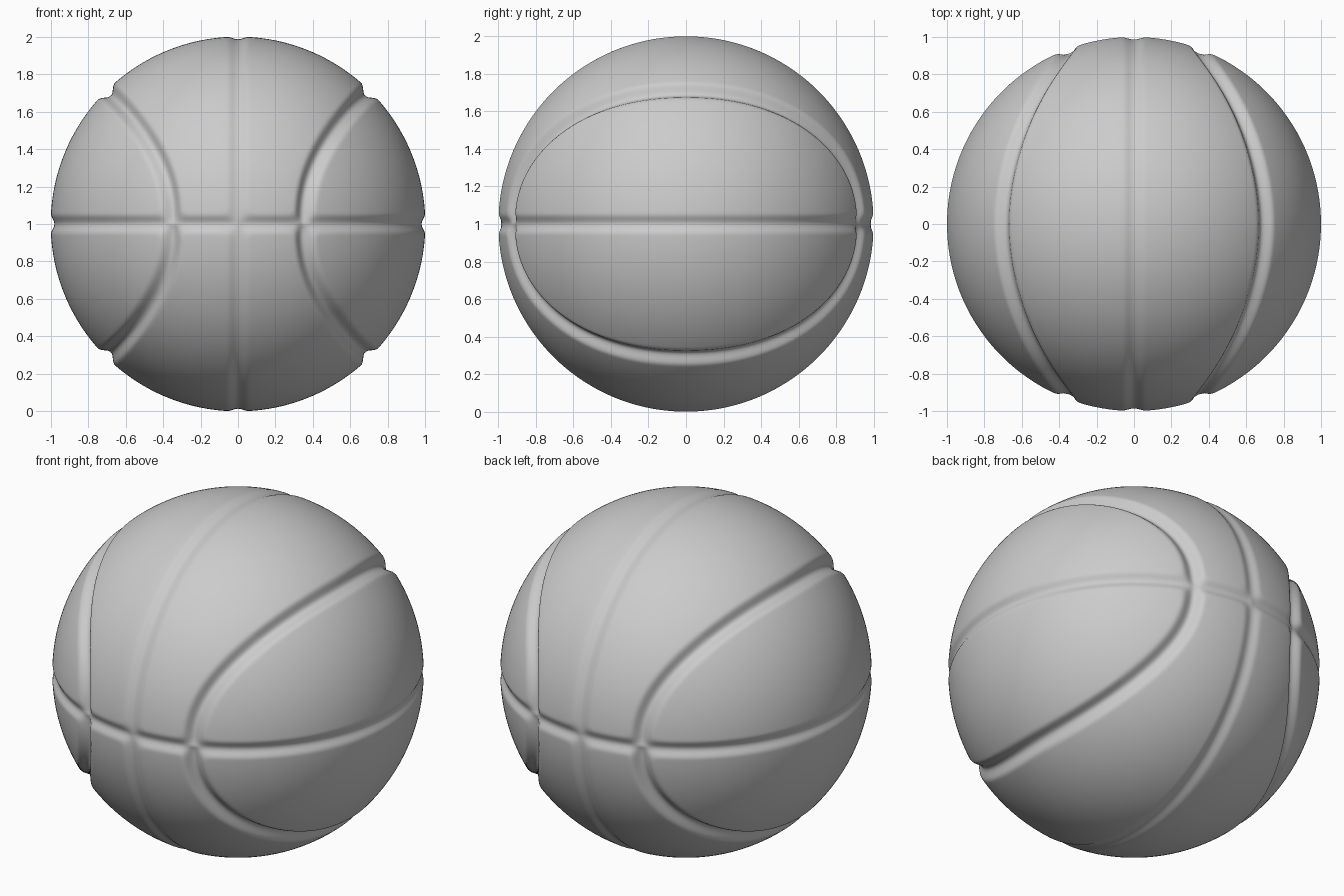
import bpy
import bmesh
import math
from mathutils import Vector

cube = bpy.data.objects.get("Cube")
if cube:
    bpy.data.objects.remove(cube, do_unlink=True)

# Side loop seams: rounded ellipse in the side projection
LOOP_Y, LOOP_Z, POWER = 0.935, 0.71, 2.15
# Depth and half width of each seam: side loops, upright ring, level ring
SEAMS = [(0.036, 0.066), (0.014, 0.06), (0.02, 0.056)]
BLEND = 0.015


def loop_distance(p):
    """Approximate distance along the ball from p to the nearest side loop."""
    y, z = abs(p.y) / LOOP_Y, abs(p.z) / LOOP_Z
    value = y ** POWER + z ** POWER - 1
    grad = Vector((0,
                   math.copysign(POWER / LOOP_Y * y ** (POWER - 1), p.y),
                   math.copysign(POWER / LOOP_Z * z ** (POWER - 1), p.z)))
    grad -= p * grad.dot(p)
    return abs(value) / max(grad.length, 1e-4)


def groove(p):
    """Depth of the seams at p, with softened corners where they cross."""
    distances = (loop_distance(p), abs(math.asin(max(-1, min(1, p.x)))),
                 abs(math.asin(max(-1, min(1, p.z)))))
    if min(distances) > 0.12:
        return 0
    weights = [math.exp(-d / BLEND) for d in distances]
    total = sum(weights)
    depth = sum(w * s[0] for w, s in zip(weights, SEAMS)) / total
    width = sum(w * s[1] for w, s in zip(weights, SEAMS)) / total
    d = max(0, -BLEND * math.log(total))
    return depth * (0.5 + 0.5 * math.cos(math.pi * min(d / width, 1)))


# Ball: evenly divided cube rounded to a sphere, with seams pressed in
bm = bmesh.new()
bmesh.ops.create_cube(bm, size=2)
for cuts in (15, 7):
    bmesh.ops.subdivide_edges(bm, edges=bm.edges[:], cuts=cuts, use_grid_fill=True)
for v in bm.verts:
    p = Vector([math.tan(c * math.pi / 4) for c in v.co]).normalized()
    v.co = p * (1 - groove(p)) + Vector((0, 0, 1))
for f in bm.faces:
    f.smooth = True

mesh = bpy.data.meshes.new("ball")
bm.to_mesh(mesh)
bm.free()
ball = bpy.data.objects.new("ball", mesh)
bpy.context.collection.objects.link(ball)

# Plain grey finish
grey = bpy.data.materials.new("light_grey")
grey.use_nodes = True
colour = (0.6, 0.6, 0.6, 1)
grey.diffuse_color = colour
grey.node_tree.nodes["Principled BSDF"].inputs["Base Color"].default_value = colour
mesh.materials.append(grey)
